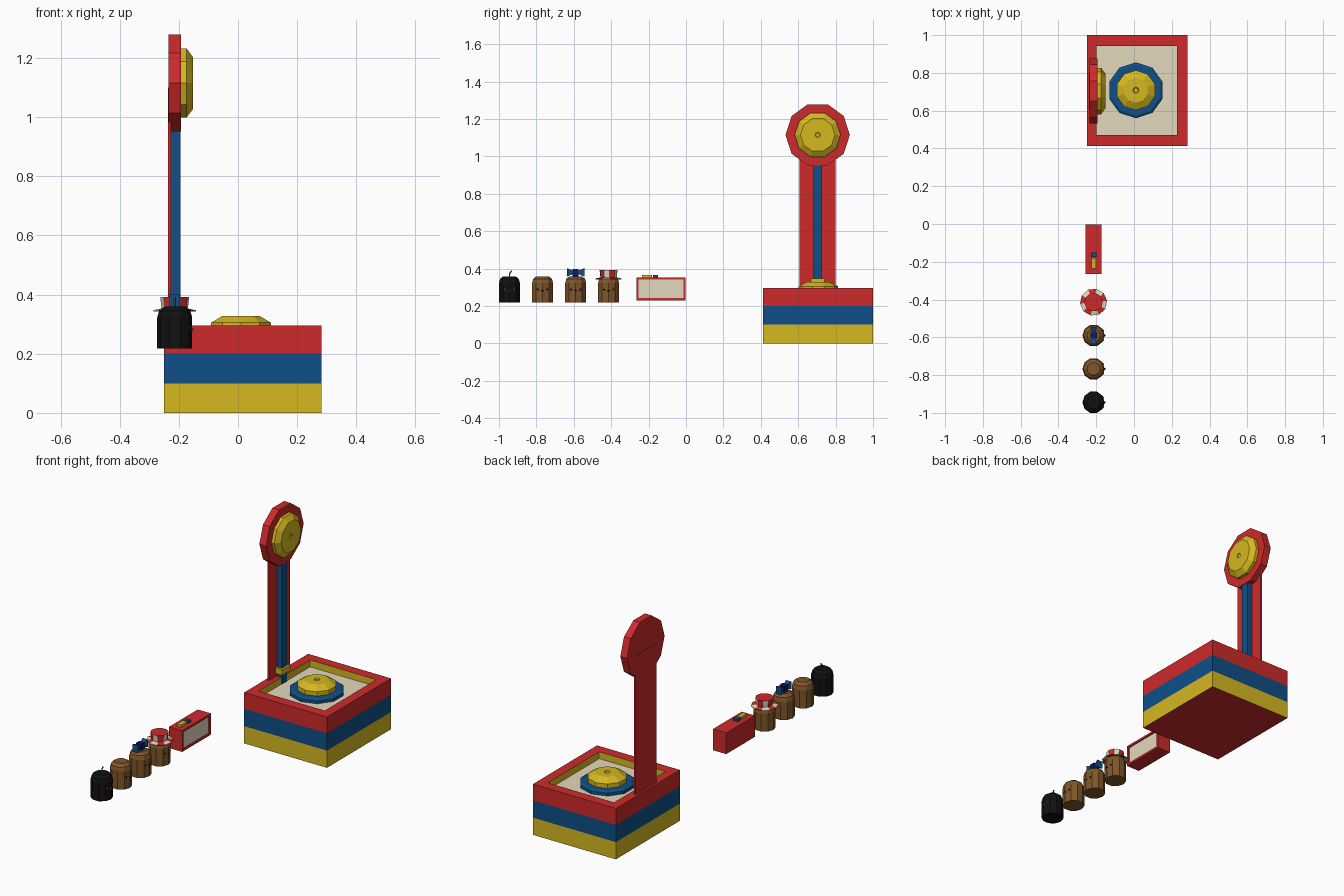
import bpy, bmesh
from math import cos, sin, tau, pi
from mathutils import Matrix, Vector

if "Cube" in bpy.data.objects:
    bpy.data.objects.remove(bpy.data.objects["Cube"])


def mat(name, hexa):
    m = bpy.data.materials.new(name)
    rgb = [int(hexa[i:i + 2], 16) / 255 for i in (0, 2, 4)]
    m.diffuse_color = [((c + 0.055) / 1.055) ** 2.4 if c > 0.04 else c / 12.9 for c in rgb] + [1]
    m.use_nodes = True
    m.node_tree.nodes["Principled BSDF"].inputs["Base Color"].default_value = m.diffuse_color
    return m


RED = mat("red", "CE2A2A")
BLUE = mat("blue", "0E5088")
YELLOW = mat("yellow", "D6B820")
CREAM = mat("cream", "E4D9BC")
BROWN = mat("brown", "805629")
BLACK = mat("black", "111111")
NAVY = mat("navy", "0A1A60")
PINK = mat("pink", "D04860")
DARK = mat("dark", "2A1510")
GREY = mat("grey", "505050")


def loft(name, rings, mats, caps=(0, 0), xf=Matrix(), stripes=False):
    """Skin a stack of rings; mats holds one material per band."""
    bm = bmesh.new()
    rows = [[bm.verts.new(xf @ Vector(p)) for p in ring] for ring in rings]
    used = list(dict.fromkeys(mats))
    n = len(rows[0])
    for k in range(len(rows) - 1):
        for i in range(n):
            j = (i + 1) % n
            f = bm.faces.new((rows[k][i], rows[k][j], rows[k + 1][j], rows[k + 1][i]))
            f.material_index = i % 2 if stripes else used.index(mats[k])
    bm.faces.new(rows[0][::-1]).material_index = used.index(mats[caps[0]])
    bm.faces.new(rows[-1]).material_index = used.index(mats[caps[1]])
    me = bpy.data.meshes.new(name)
    bm.to_mesh(me)
    bm.free()
    for m in used:
        me.materials.append(m)
    ob = bpy.data.objects.new(name, me)
    bpy.context.collection.objects.link(ob)
    return ob


def rect(x0, x1, y0, y1, z):
    return [(x0, y0, z), (x1, y0, z), (x1, y1, z), (x0, y1, z)]


def box(name, x0, x1, y0, y1, z0, z1, m):
    return loft(name, [rect(x0, x1, y0, y1, z) for z in (z0, z1)], [m])


def turned(name, profile, m, xf, n=10, phase=pi / 2):
    """Faceted round part from (radius, height) pairs."""
    rings = [[(r * cos(phase + tau * i / n), r * sin(phase + tau * i / n), h)
              for i in range(n)] for r, h in profile]
    return loft(name, rings, [m] * len(profile), xf=xf)


def at(x, y, z):
    return Matrix.Translation((x, y, z))


FACE_X = Matrix(((0, 0, 1, 0), (1, 0, 0, 0), (0, 1, 0, 0), (0, 0, 0, 1)))  # local z -> +x

# Striped cabinet with a recessed top
out, inn = (-0.25, 0.282, 0.413, 1.0), (-0.198, 0.227, 0.472, 0.943)
loft("cabinet", [rect(*out, 0), rect(*out, 0.1), rect(*out, 0.2), rect(*out, 0.295),
                 rect(*inn, 0.295), rect(*inn, 0.255), rect(-0.19, 0.22, 0.48, 0.935, 0.255)],
     [YELLOW, BLUE, RED, RED, YELLOW, CREAM], caps=(2, 5))

# Strike pad
turned("pad_base", [(0.148, 0.25), (0.148, 0.272), (0.135, 0.28)], BLUE, at(0.01, 0.708, 0))
turned("pad_button", [(0.106, 0.275), (0.106, 0.305), (0.066, 0.328), (0.016, 0.328), (0.012, 0.322)],
       YELLOW, at(0.01, 0.708, 0))

# Tower with rail, slider and bell
TY, TZ = 0.704, 1.115
box("tower_plate", -0.237, -0.226, 0.608, 0.80, 0.29, 1.1, RED)
box("tower_rail", -0.228, -0.195, 0.681, 0.728, 0.255, 1.1, BLUE)
box("tower_slider", -0.226, -0.183, 0.667, 0.741, 0.315, 0.347, YELLOW)
turned("tower_disc", [(0.172, -0.235), (0.172, -0.192)], RED, at(0, TY, TZ) @ FACE_X, phase=0)
turned("tower_bell", [(0.123, -0.195), (0.123, -0.174), (0.092, -0.152), (0.014, -0.152), (0.011, -0.157)],
       YELLOW, at(0, TY, TZ) @ FACE_X, phase=0)

# Sign box with a shallow framed panel on its +x side
def side(y0, y1, z0, z1, x):
    return [(x, y0, z0), (x, y1, z0), (x, y1, z1), (x, y0, z1)]


o, p = (-0.265, -0.002, 0.23, 0.353), (-0.253, -0.014, 0.242, 0.341)
loft("sign_box", [side(*o, -0.257), side(*o, -0.172), side(*p, -0.172), side(*p, -0.18),
                  side(-0.25, -0.017, 0.245, 0.338, -0.18)], [RED, RED, RED, CREAM], caps=(0, 3))
box("sign_button_long", -0.226, -0.2, -0.236, -0.181, 0.35, 0.367, YELLOW)
box("sign_button_short", -0.228, -0.198, -0.176, -0.15, 0.35, 0.367, BLUE)


# Row of small target figures
def ball(name, x, y, z, r, m):
    turned(name, [(r * 0.6, -r * 0.8), (r, 0), (r * 0.6, r * 0.8)], m, at(x, y, z), n=6)


FX = -0.214


def figure(name, y, skin, eye, nose):
    turned(name + "_body", [(0.059, 0.218), (0.059, 0.322), (0.053, 0.345), (0.035, 0.359)],
           skin, at(FX, y, 0), phase=0)
    for s, tag in ((-1, "left"), (1, "right")):
        ball(f"{name}_{tag}_eye", FX + 0.05, y + s * 0.024, 0.289, 0.006, eye)
    ball(name + "_nose", FX + 0.058, y, 0.282, 0.006, nose)


ys = [-0.414, -0.59, -0.767, -0.944]
for i, y in enumerate(ys):
    dark = i == 3
    figure(f"target_{i + 1}", y, BLACK if dark else BROWN, PINK if dark else DARK, PINK if dark else DARK)

# Striped hat
hat = []
for nm, prof in (("hat_brim", [(0.052, 0.349), (0.072, 0.343), (0.072, 0.347), (0.045, 0.353)]),
                 ("hat_crown", [(0.044, 0.345), (0.049, 0.392)])):
    h = turned(nm, prof, RED, at(FX, ys[0], 0), phase=0.1)
    h.data.materials.append(CREAM)
    sides = [f for f in h.data.polygons if len(f.vertices) == 4]
    for k, f in enumerate(sides):
        f.material_index = k % 2

# Bow: two flared wings and a knot
for s, tag in ((-1, "left"), (1, "right")):
    rings = [[(FX - a, ys[1] + s * d, 0.38 - b), (FX + a, ys[1] + s * d, 0.38 - b),
              (FX + a, ys[1] + s * d, 0.38 + b), (FX - a, ys[1] + s * d, 0.38 + b)][::-s]
             for a, b, d in ((0.008, 0.008, 0.01), (0.018, 0.022, 0.046))]
    loft(f"bow_{tag}_wing", rings, [BLUE])
box("bow_knot", FX - 0.017, FX + 0.017, ys[1] - 0.016, ys[1] + 0.016, 0.356, 0.397, NAVY)

# Curved wick on the dark figure
cu = bpy.data.curves.new("wick", "CURVE")
cu.dimensions = "3D"
cu.bevel_depth, cu.bevel_resolution = 0.004, 1
cu.use_fill_caps = True
sp = cu.splines.new("POLY")
pts = [(0, 0.352), (0, 0.368), (0.004, 0.378), (0.012, 0.389)]
sp.points.add(len(pts) - 1)
for q, (dy, z) in zip(sp.points, pts):
    q.co = (FX, ys[3] + dy, z, 1)
cu.materials.append(GREY)
bpy.context.collection.objects.link(bpy.data.objects.new("wick", cu))
